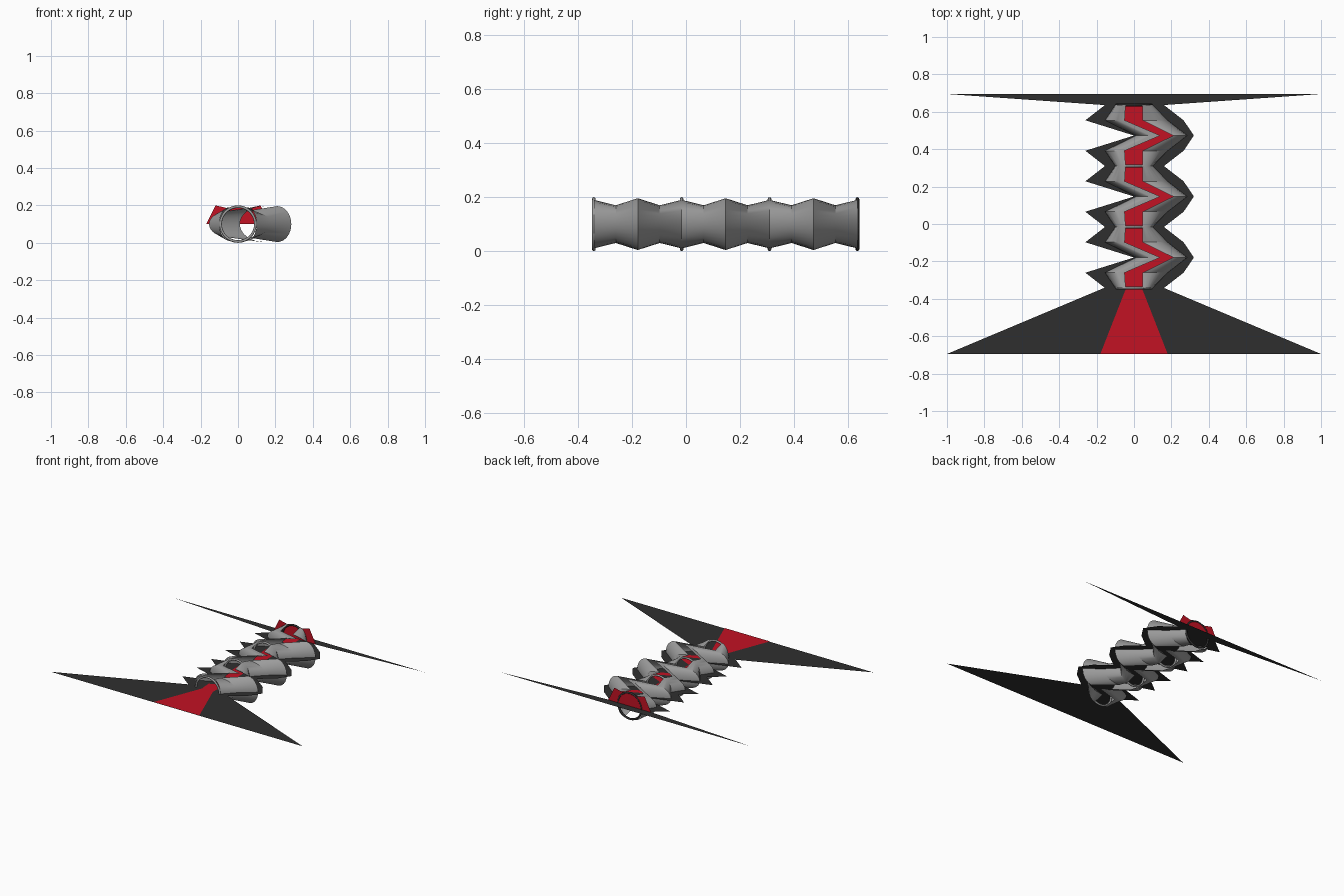
import bpy, math

cube = bpy.data.objects.get("Cube")
if cube:
    bpy.data.objects.remove(cube, do_unlink=True)


def material(name, rgb):
    m = bpy.data.materials.new(name)
    m.use_nodes = True
    m.diffuse_color = (*rgb, 1)
    m.node_tree.nodes["Principled BSDF"].inputs["Base Color"].default_value = (*rgb, 1)
    return m


RED = material("carpet red", (0.54, 0.006, 0.017))
DARK = material("charcoal", (0.028, 0.028, 0.028))
GREY = material("wall grey", (0.33, 0.33, 0.33))
MID = 0.1            # height of the floor and of the tunnel axis
START, STEP, COUNT = -0.342, 0.0815, 3


def mesh_object(name, verts, faces, mat, smooth=False):
    me = bpy.data.meshes.new(name)
    me.from_pydata(verts, [], faces)
    me.materials.append(mat)
    ob = bpy.data.objects.new(name, me)
    bpy.context.collection.objects.link(ob)
    if smooth:
        bpy.ops.object.select_all(action='DESELECT')
        ob.select_set(True)
        bpy.context.view_layer.objects.active = ob
        bpy.ops.object.shade_smooth_by_angle(angle=math.radians(25))
    return ob


def stations(values):
    """Repeat end, quarter and middle values along the whole tunnel."""
    end, quarter, middle = values
    row = [end, quarter, middle, quarter] * COUNT + [end]
    return [(START + i * STEP, v) for i, v in enumerate(row)]


def ribbon(name, left, right, z, mat):
    verts = []
    for (y, a), (_, b) in zip(stations(left), stations(right)):
        verts += [(a, y, z), (b, y, z)]
    faces = [(i, i + 1, i + 3, i + 2) for i in range(0, len(verts) - 2, 2)]
    return mesh_object(name, verts, faces, mat)


def wall(name, inner, outer, heights, arc=16):
    """Half shell lofted from curved sections that bulge away from the slit."""
    verts, faces = [], []
    rows = list(zip(stations(inner), stations(outer), stations(heights)))
    for (y, a), (_, b), (_, h) in rows:
        for k in range(arc + 1):
            t = math.pi * (k / arc - 0.5)
            verts.append((a + (b - a) * math.cos(t), y, MID + h * math.sin(t)))
    n = arc + 1
    for i in range(len(rows) - 1):
        for k in range(arc):
            p = i * n + k
            f = (p, p + n, p + n + 1, p + 1)
            faces.append(f if outer[0] > 0 else f[::-1])
    return mesh_object(name, verts, faces, mat=GREY, smooth=True)


# Zigzag floor and its carpet
ribbon("tunnel_floor", (-0.155, -0.26, 0.0), (0.16, 0.265, 0.32), MID, DARK)
ribbon("tunnel_carpet", (-0.045, -0.05, 0.135), (0.045, 0.045, 0.215), MID + 0.003, RED)

# Curved walls, open along the top and bottom
HEIGHTS = (0.09, 0.07, 0.096)
wall("left_wall", (0.045, 0.045, 0.21), (0.1, 0.18, 0.285), HEIGHTS)
wall("right_wall", (-0.045, -0.05, 0.14), (-0.1, -0.155, 0.01), HEIGHTS)

# Hoops at the joints, the last one dark
for i in range(COUNT + 1):
    bpy.ops.mesh.primitive_torus_add(
        major_radius=0.093, minor_radius=0.007, major_segments=32, minor_segments=8,
        location=(0, START + i * 4 * STEP, MID), rotation=(math.pi / 2, 0, 0))
    hoop = bpy.context.object
    hoop.name = f"joint_hoop_{i + 1}"
    hoop.data.materials.append(DARK if i == COUNT else GREY)
    bpy.ops.object.shade_smooth_by_angle(angle=math.radians(50))

END = START + COUNT * 4 * STEP


def apron(name, y_wide, y_narrow, wide, narrow, z, mat):
    verts = [(-wide, y_wide, z), (wide, y_wide, z), (narrow, y_narrow, z), (-narrow, y_narrow, z)]
    order = (0, 1, 2, 3) if y_wide < y_narrow else (3, 2, 1, 0)
    mesh_object(name, verts, [order], mat)


# Flaring ground sheets at both ends
apron("front_apron", -0.695, START, 1.0, 0.16, MID, DARK)
apron("front_carpet", -0.695, START, 0.18, 0.042, MID + 0.003, RED)
apron("back_apron", 0.695, END, 1.0, 0.16, MID, DARK)

# Upright red panel closing the upper half of the back end
outline = [(-0.17, 0), (0.17, 0), (0.12, 0.1), (0.06, 0.086), (0, 0.097), (-0.06, 0.086), (-0.12, 0.1)]
mesh_object("back_panel", [(x, END + 0.004, MID + z) for x, z in outline],
            [(0, 1, 2, 3), (0, 3, 4, 5), (0, 5, 6)], RED)
